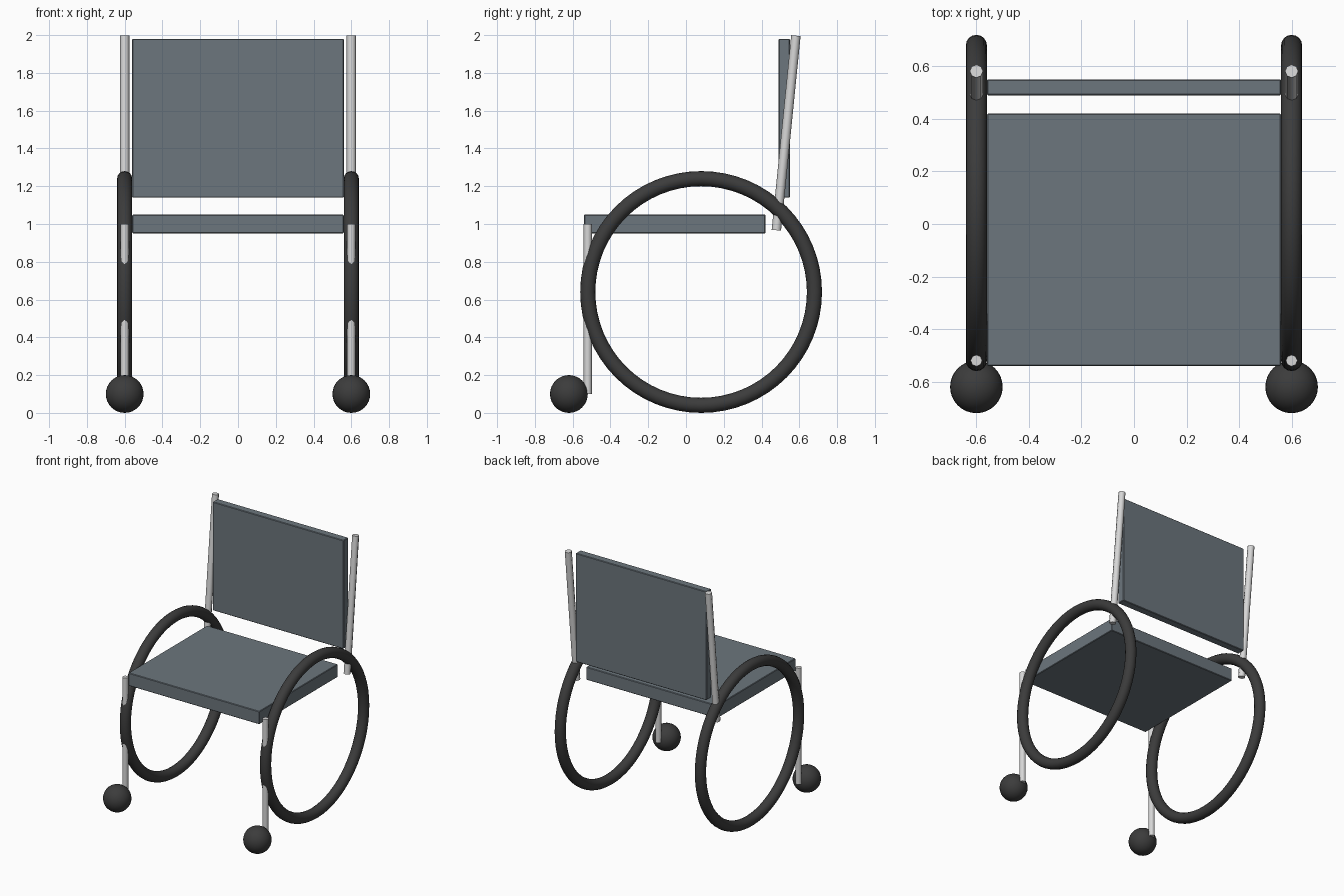
import bpy
from math import pi

cube = bpy.data.objects.get("Cube")
if cube:
    bpy.data.objects.remove(cube, do_unlink=True)


def make_material(name, rgb):
    mat = bpy.data.materials.new(name)
    mat.use_nodes = True
    color = (*rgb, 1)
    mat.diffuse_color = color
    mat.node_tree.nodes["Principled BSDF"].inputs["Base Color"].default_value = color
    return mat


fabric = make_material("slate_fabric", (0.15, 0.18, 0.205))
rubber = make_material("dark_rubber", (0.045, 0.045, 0.045))
metal = make_material("light_metal", (0.68, 0.68, 0.68))


def finish(name, mat, smooth=True):
    obj = bpy.context.object
    obj.name = name
    obj.data.materials.append(mat)
    if smooth:
        bpy.ops.object.shade_smooth_by_angle(angle=pi / 3)
    return obj


def panel(name, center, size):
    bpy.ops.mesh.primitive_cube_add(size=1, location=center)
    obj = finish(name, fabric, smooth=False)
    obj.scale = size
    bpy.ops.object.transform_apply(location=False, rotation=False, scale=True)
    bevel = obj.modifiers.new("edge_bevel", "BEVEL")
    bevel.width = 0.004
    bevel.segments = 1


def post(name, center, radius, length, tilt=0):
    bpy.ops.mesh.primitive_cylinder_add(
        vertices=8, radius=radius, depth=length,
        location=center, rotation=(tilt, 0, 0))
    finish(name, metal)


# Seat and backrest panels
panel("seat", (0, -0.06, 1.0), (1.12, 0.96, 0.1))
panel("backrest", (0, 0.52, 1.56), (1.12, 0.06, 0.84))

# Wheels, casters and posts on both sides
for side, x in (("left", 0.6), ("right", -0.6)):
    bpy.ops.mesh.primitive_torus_add(
        location=(x, 0.08, 0.64), rotation=(0, pi / 2, 0),
        major_radius=0.6, minor_radius=0.04,
        major_segments=64, minor_segments=16)
    finish(side + "_wheel", rubber)

    bpy.ops.mesh.primitive_uv_sphere_add(
        segments=32, ring_count=16, radius=0.1, location=(x, -0.62, 0.1))
    finish(side + "_caster", rubber)

    post(side + "_front_post", (x, -0.52, 0.55), 0.022, 0.9)
    post(side + "_back_post", (x, 0.53, 1.482), 0.025, 1.035, -0.1)
